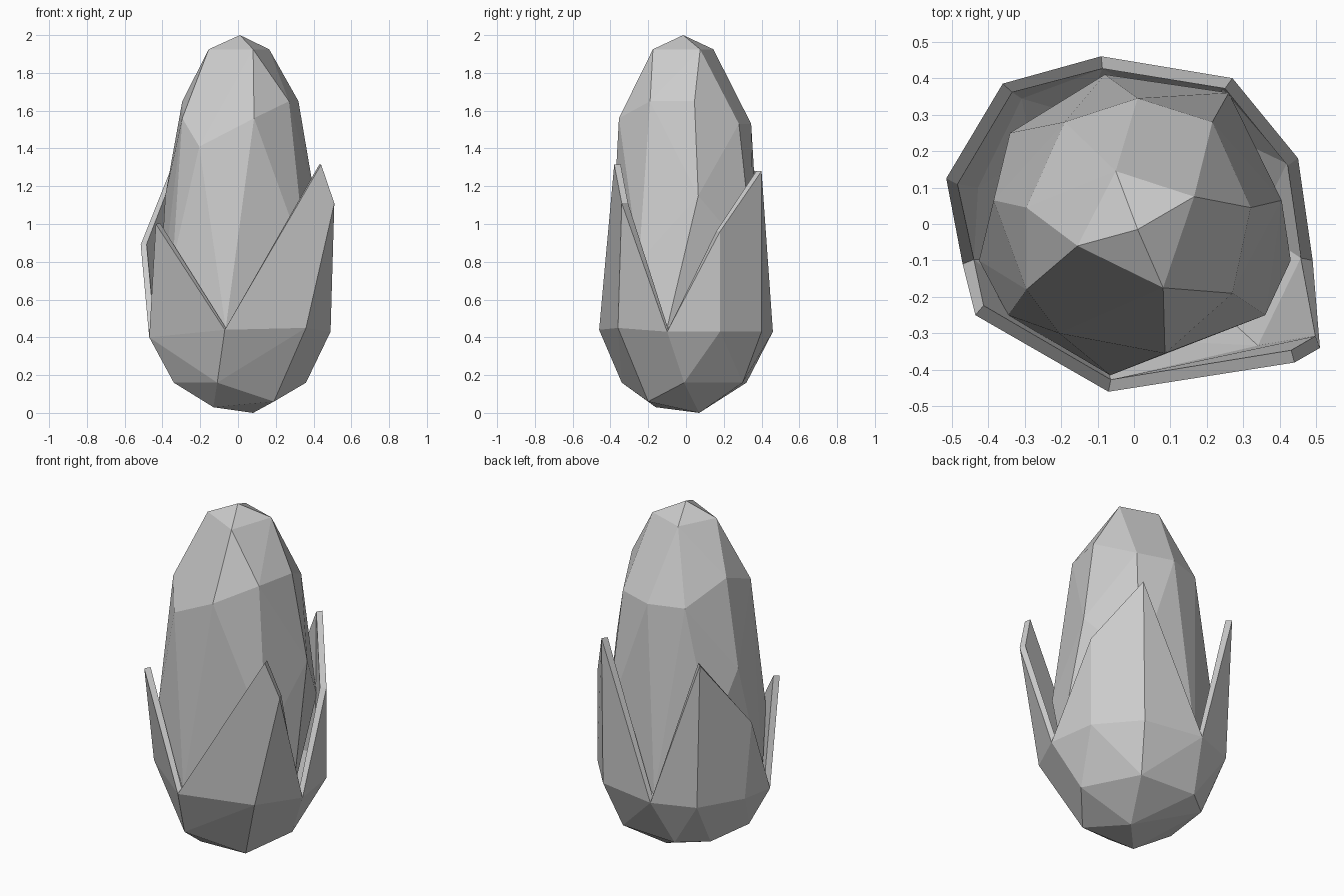
import bpy
import bmesh

if "Cube" in bpy.data.objects:
    bpy.data.objects.remove(bpy.data.objects["Cube"], do_unlink=True)

GREY = (0.6, 0.6, 0.6, 1.0)
stone = bpy.data.materials.new("stone grey")
stone.use_nodes = True
stone.diffuse_color = GREY
stone.node_tree.nodes["Principled BSDF"].inputs["Base Color"].default_value = GREY


def ring(height, *points):
    """Points that share one height."""
    return [(x, y, height) for x, y in points]


def make_object(name, mesh_data):
    """Turn a bmesh into a flat shaded object with the grey material."""
    bmesh.ops.recalc_face_normals(mesh_data, faces=mesh_data.faces[:])
    mesh = bpy.data.meshes.new(name)
    mesh_data.to_mesh(mesh)
    mesh_data.free()
    mesh.materials.append(stone)
    obj = bpy.data.objects.new(name, mesh)
    bpy.context.scene.collection.objects.link(obj)
    return obj


def hull(mesh_data, verts):
    """Wrap the vertices in a convex skin and drop the unused ones."""
    result = bmesh.ops.convex_hull(mesh_data, input=verts)
    unused = [v for v in result["geom_interior"] if isinstance(v, bmesh.types.BMVert)]
    bmesh.ops.delete(mesh_data, geom=unused, context="VERTS")


# Faceted bud: stacked rings of points wrapped in a convex skin
bud_points = [(0.01, -0.015, 2)]
bud_points += ring(1.925, (-.155, -.06), (.08, -.175), (.165, .075), (-.05, .145))
bud_points += ring(1.65, (-.295, .045), (.32, .045), (.27, -.19))
bud_points += ring(1.56, (.085, -.355), (-.295, -.18))
bud_points += ring(1.53, (.01, .345), (.215, .28), (-.19, .28))
bud_points += ring(1.41, (-.205, -.3))
bud_points += ring(1.15, (.405, .065), (-.385, .065))
bud_points += ring(.8, (.36, -.25), (-.345, -.25), (-.34, .25), (.26, .36))
bud_points += ring(.45, (-.065, -.415), (-.08, .41), (.43, -.1), (-.425, -.1))
bud_points += ring(.15, (0, 0))

bud = bmesh.new()
hull(bud, [bud.verts.new(p) for p in bud_points])
make_object("bud", bud)

# Cup rim, named by compass position around the bud
rim = {
    "front_notch": (-.07, -.46, .44),
    "front_right": (.36, -.36, .45),
    "right_notch": (.49, -.1, .43),
    "right": (.45, .18, .43),
    "back_right": (.26, .4, .43),
    "back_notch": (-.09, .46, .43),
    "back_left": (-.33, .37, .43),
    "left": (-.46, .11, .42),
    "left_notch": (-.47, -.11, .4),
}
# Tips and shoulders of the four pointed petals
peaks = {
    "front_right_tip": (.44, -.38, 1.315),
    "front_right_shoulder": (.51, -.34, 1.11),
    "back_right_tip": (.27, .4, 1.28),
    "back_right_shoulder": (.45, .18, .96),
    "back_left_tip": (-.36, .385, 1.28),
    "back_left_shoulder": (-.515, .125, .89),
    "front_left_tip": (-.435, -.25, 1),
}
# Underside of the cup
base_points = [(.08, .07, 0), (.19, -.2, .06), (-.13, -.16, .03)]
base_points += ring(.16, (-.11, -.34), (-.34, -.1), (.36, -.01),
                    (.2, .3), (-.15, .32), (-.3, .2))

shell = bmesh.new()
corner = {name: shell.verts.new(p) for name, p in rim.items()}
rim_verts = set(corner.values())
hull(shell, list(rim_verts) + [shell.verts.new(p) for p in base_points])

# Open the cup at the top
lid = [f for f in shell.faces if all(v in rim_verts for v in f.verts)]
bmesh.ops.delete(shell, geom=lid, context="FACES")

# Raise the petals from the rim
corner.update({name: shell.verts.new(p) for name, p in peaks.items()})
petal_faces = [
    ("front_notch", "front_right", "front_right_shoulder", "front_right_tip"),
    ("front_right", "right_notch", "front_right_shoulder"),
    ("right_notch", "right", "back_right_shoulder"),
    ("right", "back_right", "back_right_tip", "back_right_shoulder"),
    ("back_right", "back_notch", "back_right_tip"),
    ("back_notch", "back_left", "back_left_tip"),
    ("back_left", "left", "back_left_shoulder", "back_left_tip"),
    ("left", "left_notch", "back_left_shoulder"),
    ("left_notch", "front_notch", "front_left_tip"),
]
for names in petal_faces:
    shell.faces.new([corner[n] for n in names])

petals = make_object("petal_shell", shell)
thickness = petals.modifiers.new("thickness", "SOLIDIFY")
thickness.thickness = 0.035
thickness.offset = -1
